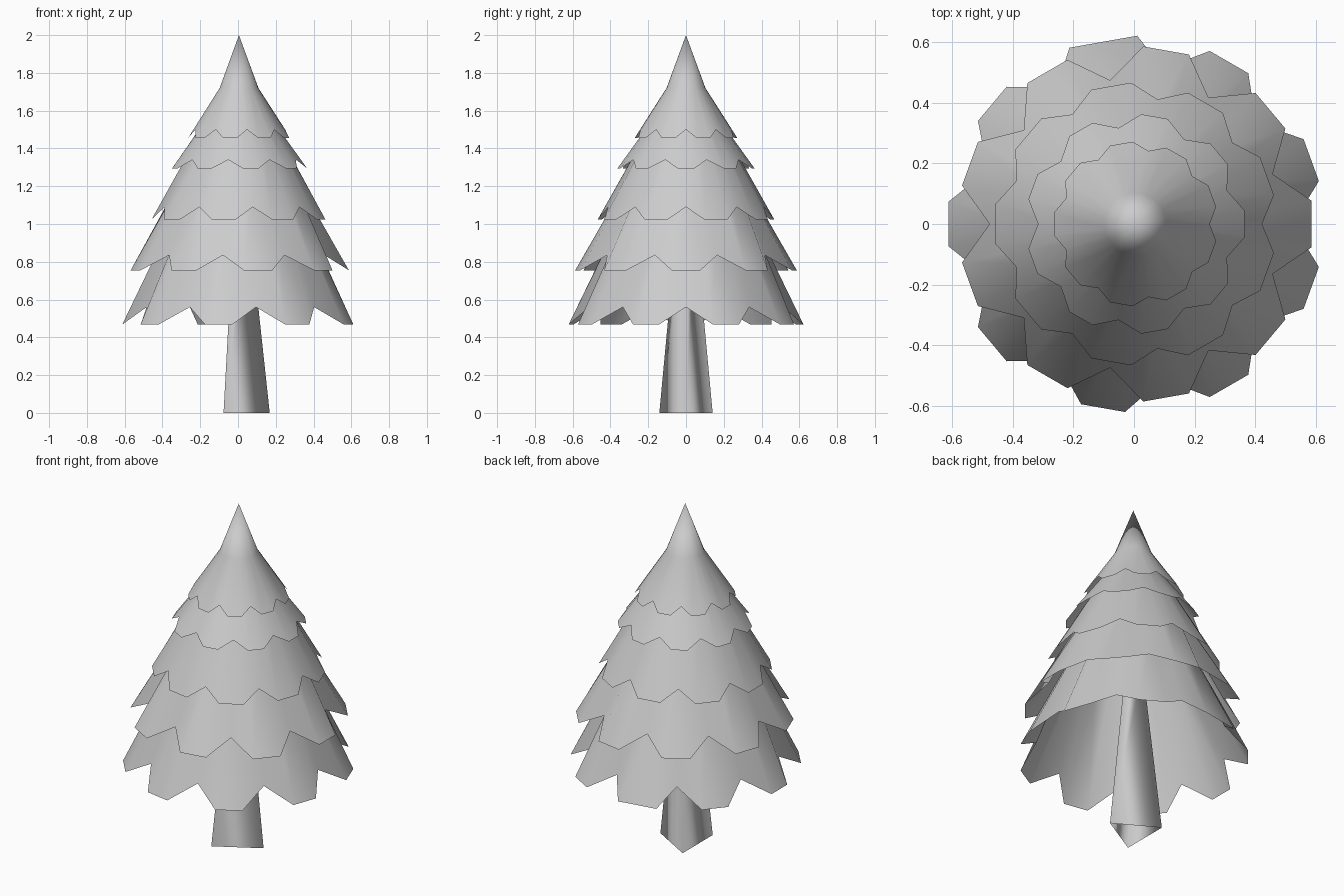
import bpy, bmesh
from math import cos, sin, radians

if "Cube" in bpy.data.objects:
    bpy.data.objects.remove(bpy.data.objects["Cube"])

TEETH = 9
STEP = 360 / TEETH
X_SHIFT = 0.005


def polar(r, deg, z):
    a = radians(deg)
    return (r * cos(a) + X_SHIFT * (z < 1.9), r * sin(a), z)


def finish(name, bm):
    bmesh.ops.recalc_face_normals(bm, faces=bm.faces)
    mesh = bpy.data.meshes.new(name)
    bm.to_mesh(mesh)
    bm.free()
    for p in mesh.polygons:
        p.use_smooth = True
    ob = bpy.data.objects.new(name, mesh)
    bpy.context.collection.objects.link(ob)
    return ob


def bridge(bm, lower, upper):
    n = len(lower)
    for i in range(n):
        j = (i + 1) % n
        bm.faces.new((lower[i], lower[j], upper[j], upper[i]))


def tier(name, start, half, tooth, notch, top, tip=None, wide=None):
    """Jagged skirt: tooth, notch and top are (radius, z); angles in degrees."""
    bm = bmesh.new()
    low, high = [], []
    for k in range(TEETH):
        mid = start + k * STEP
        h = half * (1.55 if k == wide else 1)
        for off, (r, z) in ((-h, tooth), (h, tooth), (STEP / 2, notch)):
            low.append(bm.verts.new(polar(r, mid + off, z)))
            high.append(bm.verts.new(polar(top[0], mid + off, top[1])))
    bridge(bm, low, high)
    if tip:
        apex = bm.verts.new((X_SHIFT, 0, tip))
        for i in range(len(high)):
            bm.faces.new((high[i], high[(i + 1) % len(high)], apex))
    return finish(name, bm)


# Foliage tiers, bottom to top, teeth staggered by half a step
tier("foliage_1", 20, 6.8, (0.622, 0.468), (0.52, 0.56), (0.34, 1.05), wide=2)
tier("foliage_2", 0, 7.5, (0.587, 0.755), (0.482, 0.835), (0.285, 1.28))
tier("foliage_3", 20, 8.2, (0.467, 1.025), (0.418, 1.09), (0.205, 1.49))
tier("foliage_4", 0, 7.0, (0.363, 1.295), (0.322, 1.34), (0.10, 1.66))
tier("foliage_top", 20, 8.0, (0.272, 1.455), (0.245, 1.50), (0.103, 1.72), tip=2.0)

# Three-sided tapering trunk, open at the foot
bm = bmesh.new()
rings = [[bm.verts.new(polar(r, 120 * k, z)) for k in range(3)]
         for r, z in ((0.163, 0.0), (0.055, 1.0))]
bridge(bm, *rings)
finish("trunk", bm)
